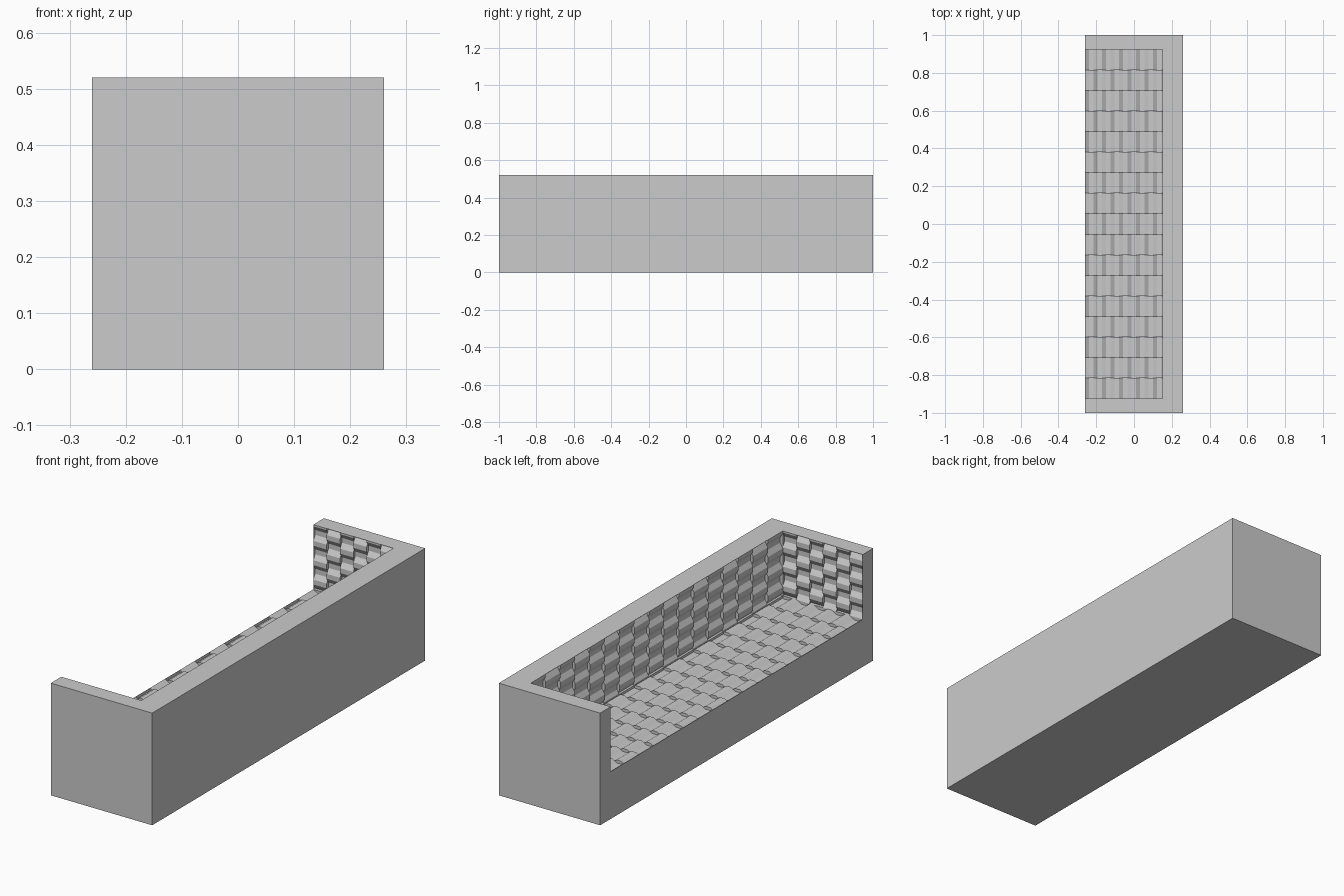
import bpy, bmesh
from mathutils import Vector

if "Cube" in bpy.data.objects:
    bpy.data.objects.remove(bpy.data.objects["Cube"])

X, Y, H = 0.26, 1.0, 0.52        # outer half depth, half length, height
SEAT, BACK, ARM = 0.22, 0.15, 0.923
PERIOD, DEPTH = 0.09, 0.014      # weave pitch and sink


def finish(name, bm):
    bmesh.ops.remove_doubles(bm, verts=bm.verts, dist=1e-5)
    me = bpy.data.meshes.new(name)
    bm.to_mesh(me)
    bm.free()
    ob = bpy.data.objects.new(name, me)
    bpy.context.collection.objects.link(ob)
    return ob


def height(s, row):
    """Trapezoid wave: ramp, flat, ramp, flat; alternate rows shift half a pitch."""
    t = ((s / PERIOD + 0.5 * (row % 2)) % 1.0) * 4
    if t < 1:
        k = t
    elif t < 2:
        k = 1
    elif t < 3:
        k = 3 - t
    else:
        k = 0
    return -DEPTH * k


def woven_panel(name, origin, u, v, ulen, vlen, rows, start=0.0):
    """Strips run along u, side by side along v, sunk below the panel plane."""
    o, u, v = Vector(origin), Vector(u), Vector(v)
    n = u.cross(v)
    bm = bmesh.new()
    step = PERIOD / 8
    first = int(start / step) + 1
    cuts = [0.0]
    while first * step - start < ulen - 1e-4:
        cuts.append(first * step - start)
        first += 1
    cuts.append(ulen)

    def quad(*pts):
        vs = []
        for a, b, c in pts:
            p = o + u * a + v * b + n * c
            if not any((p - q).length < 1e-6 for q in vs):
                vs.append(p)
        if len(vs) > 2:
            bm.faces.new([bm.verts.new(p) for p in vs])

    def level(a, r):
        return height(a + start, r) if 0 <= r < rows else 0.0

    w = vlen / rows
    for r in range(rows + 1):
        b = r * w
        for a0, a1 in zip(cuts, cuts[1:]):
            h0, h1 = level(a0, r), level(a1, r)
            g0, g1 = level(a0, r - 1), level(a1, r - 1)
            # step between neighbouring strips
            quad((a0, b, g0), (a1, b, g1), (a1, b, h1), (a0, b, h0))
            if r < rows:
                quad((a0, b, h0), (a1, b, h1), (a1, b + w, h1), (a0, b + w, h0))
        if r < rows:
            # close the strip ends against the frame
            for a in (0.0, ulen):
                h = level(a, r)
                quad((a, b, h), (a, b + w, h), (a, b + w, 0), (a, b, 0))
    return finish(name, bm)


# outer shell of the sofa
bm = bmesh.new()
shell = [
    [(-X, -Y, 0), (-X, Y, 0), (X, Y, 0), (X, -Y, 0)],
    [(X, -Y, 0), (X, Y, 0), (X, Y, H), (X, -Y, H)],
    [(-X, -Y, 0), (X, -Y, 0), (X, -Y, H), (-X, -Y, H)],
    [(X, Y, 0), (-X, Y, 0), (-X, Y, H), (X, Y, H)],
    [(-X, Y, 0), (-X, -Y, 0), (-X, -Y, H), (-X, -ARM, H), (-X, -ARM, SEAT),
     (-X, ARM, SEAT), (-X, ARM, H), (-X, Y, H)],
    [(-X, -Y, H), (X, -Y, H), (X, Y, H), (-X, Y, H), (-X, ARM, H),
     (BACK, ARM, H), (BACK, -ARM, H), (-X, -ARM, H)],
]
for pts in shell:
    bm.faces.new([bm.verts.new(p) for p in pts])
finish("sofa_frame", bm)

# woven seat, backrest and inner arms
depth, rise = X + BACK, H - SEAT
woven_panel("woven_seat", (-X, -ARM, SEAT), (1, 0, 0), (0, 1, 0), depth, 2 * ARM, 17)
woven_panel("woven_backrest", (BACK, -ARM, SEAT), (0, 0, 1), (0, 1, 0),
            rise, 2 * ARM, 17, start=depth)
woven_panel("woven_arm_near", (-X, -ARM, SEAT), (0, 0, 1), (1, 0, 0), rise, depth, 6)
woven_panel("woven_arm_far", (BACK, ARM, SEAT), (0, 0, 1), (-1, 0, 0), rise, depth, 6)
